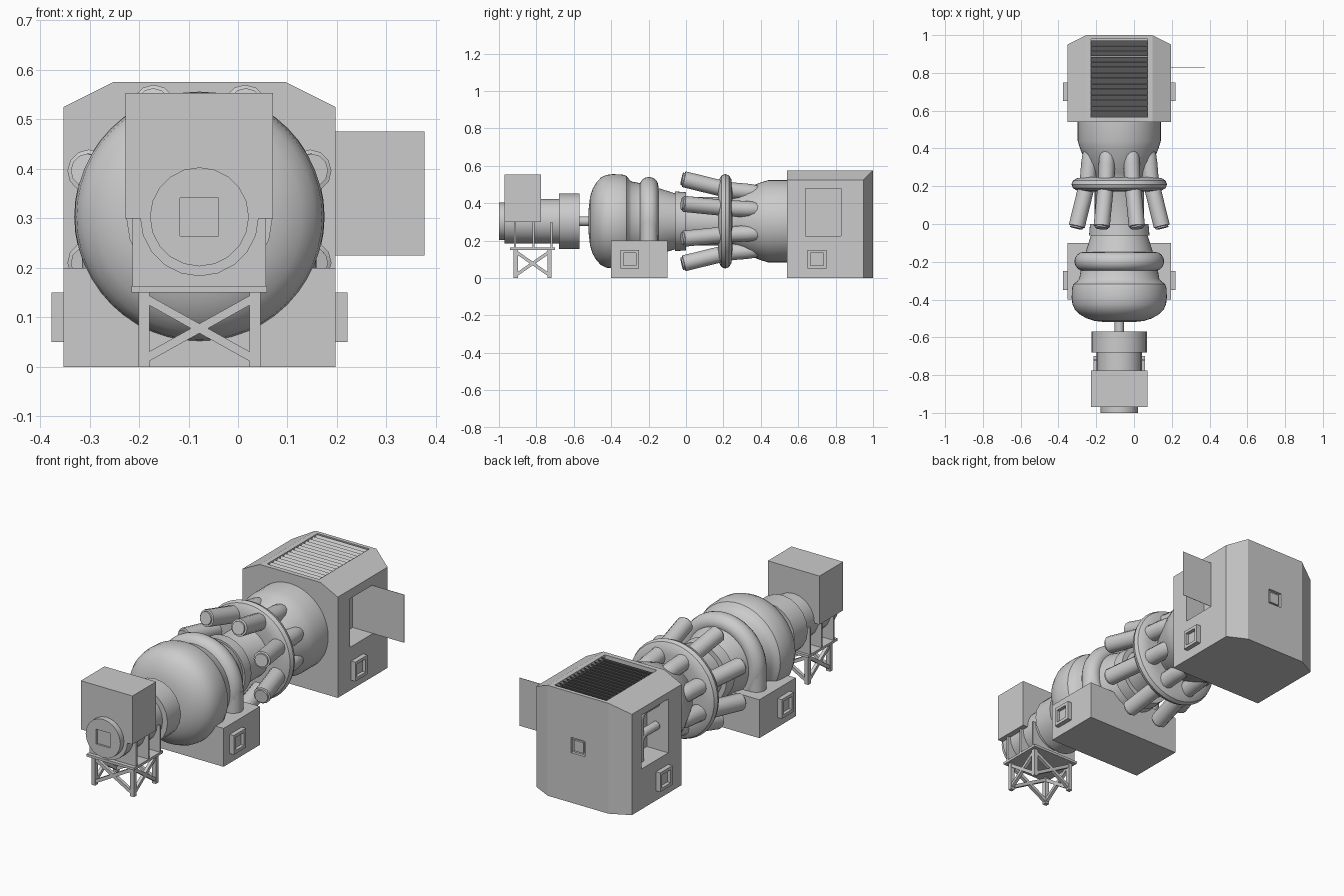
import bpy, bmesh, math
from mathutils import Vector

CX, CZ = -0.078, 0.303          # turbine axis

old = bpy.data.objects.get("Cube")
if old:
    bpy.data.objects.remove(old)


def finish(name, bm, smooth=False):
    bmesh.ops.recalc_face_normals(bm, faces=bm.faces)
    mesh = bpy.data.meshes.new(name)
    bm.to_mesh(mesh)
    bm.free()
    ob = bpy.data.objects.new(name, mesh)
    bpy.context.collection.objects.link(ob)
    if smooth:
        bpy.ops.object.select_all(action='DESELECT')
        ob.select_set(True)
        bpy.context.view_layer.objects.active = ob
        bpy.ops.object.shade_smooth_by_angle(angle=math.radians(35))
    return ob


def box(name, x, y, z):
    """Box from three (low, high) ranges."""
    bm = bmesh.new()
    bmesh.ops.create_cube(bm, size=1)
    for v in bm.verts:
        v.co = [(a + b) / 2 + c * (b - a) for (a, b), c in zip((x, y, z), v.co)]
    return finish(name, bm)


def lathe(name, profile, segs=48):
    """Revolve (y, radius) points about the turbine axis."""
    bm = bmesh.new()
    verts = [bm.verts.new((CX + r, y, CZ)) for y, r in profile]
    edges = [bm.edges.new(p) for p in zip(verts, verts[1:])]
    bmesh.ops.spin(bm, geom=verts + edges, cent=(CX, 0, CZ), axis=(0, 1, 0),
                   angle=math.tau, steps=segs)
    bmesh.ops.remove_doubles(bm, verts=bm.verts, dist=1e-4)
    return finish(name, bm, True)


def rod(name, a, b, radius, segs=24):
    """Round or square bar between two points."""
    a, b = Vector(a), Vector(b)
    bm = bmesh.new()
    bmesh.ops.create_cone(bm, cap_ends=True, segments=segs, radius1=radius,
                          radius2=radius, depth=(b - a).length)
    if segs == 4:
        bmesh.ops.rotate(bm, verts=bm.verts,
                         matrix=Vector((1, 1, 0)).rotation_difference(Vector((1, 0, 0))).to_matrix())
    rot = (b - a).to_track_quat('Z', 'Y').to_matrix()
    bmesh.ops.rotate(bm, verts=bm.verts, matrix=rot)
    bmesh.ops.translate(bm, verts=bm.verts, vec=(a + b) / 2)
    return finish(name, bm, segs > 4)


def pipe(name, points, radius, radii=None):
    """Capped tube along a polyline, converted to a mesh."""
    cu = bpy.data.curves.new(name, 'CURVE')
    cu.dimensions = '3D'
    cu.bevel_depth, cu.bevel_resolution, cu.use_fill_caps = radius, 4, True
    sp = cu.splines.new('POLY')
    sp.points.add(len(points) - 1)
    for i, p in enumerate(points):
        sp.points[i].co = (*p, 1)
        sp.points[i].radius = radii[i] if radii else 1
    temp = bpy.data.objects.new(name, cu)
    bpy.context.collection.objects.link(temp)
    bpy.context.view_layer.update()
    bm = bmesh.new()
    bm.from_mesh(temp.to_mesh())
    bpy.data.objects.remove(temp)
    bmesh.ops.remove_doubles(bm, verts=bm.verts, dist=1e-5)
    return finish(name, bm, True)


def cut(ob, *ranges):
    """Subtract a box from an object."""
    tool = box("cutter", *ranges)
    mod = ob.modifiers.new("cut", 'BOOLEAN')
    mod.operation, mod.solver, mod.object = 'DIFFERENCE', 'EXACT', tool
    bpy.context.view_layer.objects.active = ob
    bpy.ops.object.modifier_apply(modifier=mod.name)
    bpy.data.objects.remove(tool)


def side_hatch(name, side, y):
    """Raised frame with a recessed panel on a side wall."""
    face = CX + side * 0.275
    x = sorted((face - side * 0.01, face + side * 0.024))
    frame = box(name, x, (y - 0.05, y + 0.05), (0.05, 0.15))
    xr = sorted((face + side * 0.006, face + side * 0.05))
    cut(frame, xr, (y - 0.034, y + 0.034), (0.066, 0.134))


# Exhaust housing: chamfered hull with recesses for grille and openings
bm = bmesh.new()
for s in (-1, 1):
    wide, narrow = CX + s * 0.275, CX + s * 0.175
    for co in ((wide, 0.54, 0), (wide, 0.54, 0.525), (narrow, 0.54, 0.575), (wide, 0.95, 0),
               (wide, 0.95, 0.525), (narrow, 1, 0), (narrow, 1, 0.575)):
        bm.verts.new(co)
bmesh.ops.convex_hull(bm, input=bm.verts)
bmesh.ops.dissolve_limit(bm, angle_limit=0.01, verts=bm.verts, edges=bm.edges)
housing = finish("exhaust_housing", bm)
cut(housing, (CX - 0.15, CX + 0.15), (0.565, 0.98), (0.53, 0.7))
cut(housing, (0.08, 0.3), (0.64, 0.83), (0.225, 0.478))
cut(housing, (-0.45, -0.23), (0.65, 0.87), (0.21, 0.49))
cut(housing, (CX - 0.04, CX + 0.04), (0.985, 1.1), (0.26, 0.34))
box("rear_hatch_panel", (CX - 0.028, CX + 0.028), (0.97, 0.995), (0.272, 0.328))
box("open_door", (0.197, 0.377), (0.829, 0.831), (0.225, 0.475))

# Roof grille
SLATS = 14
for i in range(SLATS):
    y = 0.57 + i * 0.405 / SLATS
    rod("roof_slat", (CX - 0.15, y + 0.014, 0.555), (CX + 0.15, y + 0.014, 0.555), 0.001, 4)
    bm = bmesh.new()
    bm.faces.new([bm.verts.new((CX + sx * 0.15, y + dy, z)) for sx, dy, z in
                  ((-1, 0, 0.54), (1, 0, 0.54), (1, 0.026, 0.573), (-1, 0.026, 0.573))])
    finish("roof_slat_blade", bm)

# Elbow pipes inside the side opening
for z in (0.26, 0.38):
    pts = [(-0.29, 0.8, z - 0.06)]
    pts += [(-0.29, 0.76 + 0.04 * math.cos(a * math.pi / 12), z + 0.04 + 0.04 * math.sin(a * math.pi / 12))
            for a in range(7)]
    pts.append((-0.29, 0.66, z + 0.08))
    pipe("inner_pipe", pts, 0.022)

# Turbine body
lathe("intake_casing", [
    (-0.52, 0), (-0.52, 0.07), (-0.513, 0.13), (-0.5, 0.172), (-0.48, 0.207), (-0.455, 0.234),
    (-0.425, 0.248), (-0.39, 0.252), (-0.34, 0.25), (-0.318, 0.243), (-0.305, 0.225),
    (-0.29, 0.212), (-0.25, 0.205), (-0.14, 0.175), (-0.06, 0.15), (-0.06, 0.16),
    (0, 0.155), (0, 0.13), (0.24, 0.13), (0.27, 0.15), (0.33, 0.18), (0.4, 0.208),
    (0.44, 0.22), (0.55, 0.22), (0.55, 0)])
lathe("bleed_ring", [(-0.198 - 0.05 * math.cos(a * math.pi / 8),
                      0.19 + 0.047 * math.sin(a * math.pi / 8)) for a in range(17)])
lathe("combustor_ring", [(0.175, 0.12), (0.172, 0.19), (0.178, 0.225), (0.19, 0.245), (0.21, 0.253),
                         (0.23, 0.245), (0.242, 0.225), (0.248, 0.19), (0.245, 0.12)])

# Combustor cans
for k in range(8):
    a = math.radians(22.5 + 45 * k)
    path = [(-0.022, 0.246), (-0.014, 0.244), (-0.012, 0.2435), (0.19, 0.19),
            (0.25, 0.178), (0.32, 0.172), (0.36, 0.168), (0.4, 0.16)]
    pipe("combustor_can", [(CX + r * math.sin(a), y, CZ + r * math.cos(a)) for y, r in path],
         0.043, [0.78, 0.8, 1, 1, 1, 1, 0.95, 0.8])

# Plinth, ring downpipes and hatches
box("plinth", (CX - 0.275, CX + 0.275), (-0.4, -0.1), (0, 0.2))
for s in (-1, 1):
    rod("ring_downpipe", (CX + s * 0.19, -0.198, 0.15), (CX + s * 0.19, -0.198, CZ), 0.047)
    side_hatch("plinth_hatch", s, -0.3)
    side_hatch("housing_hatch", s, 0.7)

# Generator and drive shaft
gen = lathe("generator", [(-1, 0), (-1, 0.1), (-0.97, 0.1), (-0.97, 0.12), (-0.68, 0.12),
                          (-0.68, 0.148), (-0.57, 0.148), (-0.57, 0)], 20)
cut(gen, (CX - 0.039, CX + 0.039), (-1.1, -0.99), (0.264, 0.341))
rod("drive_shaft", (CX, -0.6, CZ), (CX, -0.5, CZ), 0.025)
box("control_cabinet", (CX - 0.149, CX + 0.149), (-0.97, -0.775), (0.3, 0.553))

# Generator stand
box("stand_deck", (CX - 0.137, CX + 0.137), (-0.94, -0.7), (0.15, 0.163))
for y in (-0.915, -0.815, -0.72):
    box("saddle_plate", (CX - 0.135, CX + 0.135), (y - 0.005, y + 0.005), (0.16, 0.3))
xs, ys = (CX - 0.112, CX + 0.112), (-0.91, -0.73)
for x in xs:
    for y in ys:
        box("stand_leg", (x - 0.011, x + 0.011), (y - 0.011, y + 0.011), (0, 0.15))
for z0, z1 in ((0.015, 0.14), (0.14, 0.015)):
    for y in ys:
        rod("end_brace", (xs[0], y, z0), (xs[1], y, z1), 0.012, 4)
    for x in xs:
        rod("side_brace", (x, ys[0], z0), (x, ys[1], z1), 0.012, 4)
